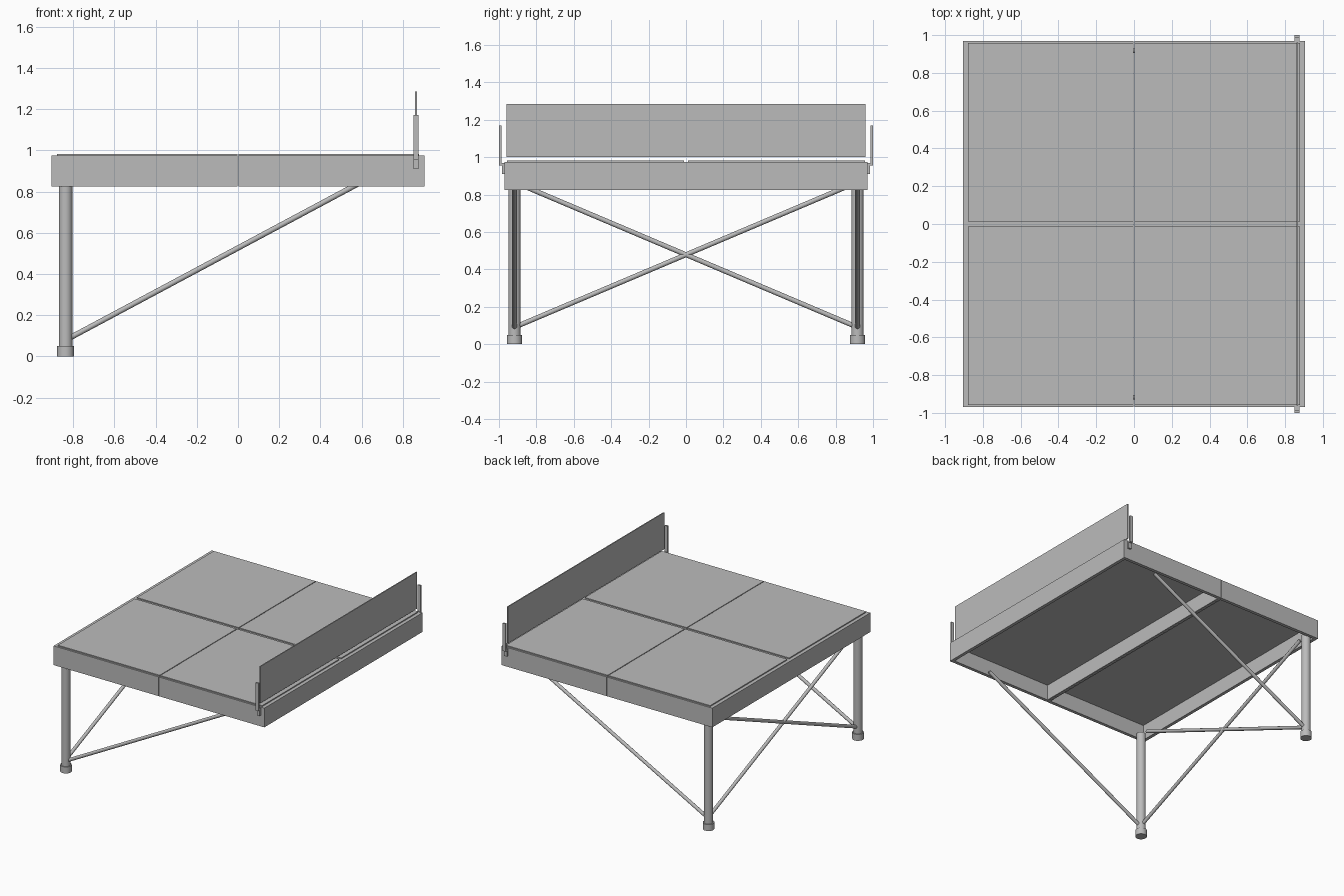
import bpy
import bmesh
from mathutils import Vector

if "Cube" in bpy.data.objects:
    bpy.data.objects.remove(bpy.data.objects["Cube"], do_unlink=True)

GREY = (0.5, 0.5, 0.5, 1)
metal = bpy.data.materials.new("plain grey")
metal.use_nodes = True
metal.diffuse_color = GREY
metal.node_tree.nodes["Principled BSDF"].inputs["Base Color"].default_value = GREY


def finish(bm, name):
    mesh = bpy.data.meshes.new(name)
    bm.to_mesh(mesh)
    bm.free()
    mesh.materials.append(metal)
    obj = bpy.data.objects.new(name, mesh)
    bpy.context.collection.objects.link(obj)
    return obj


def add_box(bm, x, y, z):
    """Add a box given its (min, max) range on each axis."""
    verts = bmesh.ops.create_cube(bm, size=1)["verts"]
    for v in verts:
        v.co = Vector(sum(r) / 2 + c * (r[1] - r[0]) for c, r in zip(v.co, (x, y, z)))


def box(name, x, y, z):
    bm = bmesh.new()
    add_box(bm, x, y, z)
    return finish(bm, name)


def tube(name, start, end, radius, sides=24):
    """Round bar between two points."""
    start, end = Vector(start), Vector(end)
    axis = end - start
    bm = bmesh.new()
    bmesh.ops.create_cone(bm, cap_ends=True, segments=sides, radius1=radius,
                          radius2=radius, depth=axis.length)
    turn = Vector((0, 0, 1)).rotation_difference(axis)
    for v in bm.verts:
        v.co = turn @ v.co + (start + end) / 2
    for f in bm.faces:
        f.smooth = len(f.verts) == 4
    for e in bm.edges:
        e.smooth = all(f.smooth for f in e.link_faces)
    return finish(bm, name)


def span(side, a, b):
    """Range from a to b, flipped to the negative side when side is -1."""
    return tuple(sorted((side * a, side * b)))


HALF_X, HALF_Y = 0.905, 0.97
GAP, WALL = 0.002, 0.025
BOTTOM, RIM, TOP = 0.825, 0.974, 0.982
DECK_UNDER = 0.945

# Two hollow platform halves meeting at a fine seam
for side, label in ((-1, "right"), (1, "left")):
    bm = bmesh.new()
    for y_side in (-1, 1):
        add_box(bm, span(side, GAP, HALF_X), span(y_side, HALF_Y - WALL, HALF_Y), (BOTTOM, RIM))
    inner_y = (WALL - HALF_Y, HALF_Y - WALL)
    add_box(bm, span(side, HALF_X - WALL, HALF_X), inner_y, (BOTTOM, RIM))
    add_box(bm, span(side, GAP, GAP + WALL / 2), inner_y, (BOTTOM, RIM))
    finish(bm, label + "_platform_frame")
    box(label + "_deck_base", span(side, GAP, HALF_X - WALL), inner_y, (DECK_UNDER, RIM))
    # Raised floor panels with a shallow channel between them
    for y_side, end in ((-1, "front"), (1, "back")):
        box(f"{label}_{end}_floor_panel", span(side, GAP + 0.001, 0.878),
            span(y_side, 0.012, 0.957), (RIM, TOP))

# Legs, feet, braces and board brackets at the front and back
LEG_X, LEG_Y = -0.836, 0.917
for s, end in ((-1, "front"), (1, "back")):
    y = s * LEG_Y
    tube(end + "_leg", (LEG_X, y, 0.04), (LEG_X, y, BOTTOM + 0.02), 0.033)
    tube(end + "_foot", (LEG_X, y, 0), (LEG_X, y, 0.05), 0.041)
    tube(end + "_long_brace", (LEG_X + 0.02, y, 0.09), (0.58, y, 0.836), 0.013, 16)
    tube(end + "_cross_brace", (LEG_X, y * 0.98, 0.098), (LEG_X, -s * 0.85, 0.838), 0.013, 16)
    bracket = bmesh.new()
    add_box(bracket, (0.85, 0.875), span(s, 0.97, 0.983), (0.91, 0.968))
    add_box(bracket, (0.85, 0.875), span(s, 0.97, 1.0), (0.955, 0.968))
    add_box(bracket, (0.85, 0.875), span(s, 0.987, 1.0), (0.955, 1.17))
    finish(bracket, end + "_board_bracket")

# Upright board along the left edge
box("edge_board", (0.859, 0.867), (-0.96, 0.96), (1.0, 1.285))
